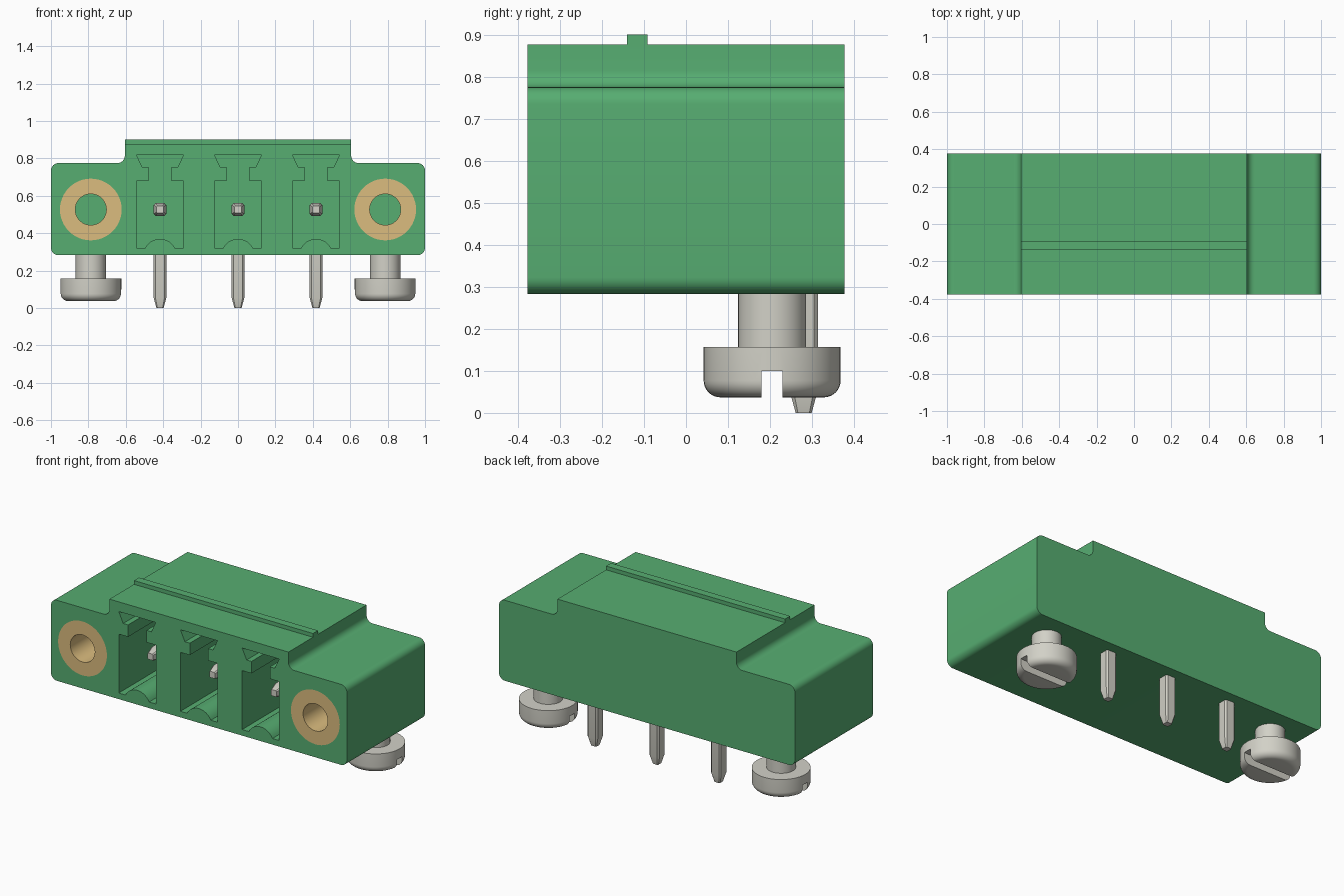
import bpy, bmesh
from math import radians, sin, cos, asin, pi
from mathutils import Matrix, Vector

old = bpy.data.objects.get("Cube")
if old:
    bpy.data.objects.remove(old, do_unlink=True)


def material(name, rgb):
    lin = [c / 12.92 if c < 0.04 else ((c + 0.055) / 1.055) ** 2.4 for c in rgb]
    m = bpy.data.materials.new(name)
    m.use_nodes = True
    m.diffuse_color = (*lin, 1)
    m.node_tree.nodes["Principled BSDF"].inputs["Base Color"].default_value = (*lin, 1)
    return m


GREEN = material("green plastic", (0.34, 0.68, 0.445))
BRASS = material("brass", (0.859, 0.738, 0.496))
METAL = material("grey metal", (0.824, 0.82, 0.781))


def finish(mesh):
    for p in mesh.polygons:
        p.use_smooth = True
    mesh.set_sharp_from_angle(angle=radians(30))


def make(name, bm, mat, matrix=Matrix()):
    bmesh.ops.transform(bm, matrix=matrix, verts=bm.verts)
    bmesh.ops.recalc_face_normals(bm, faces=bm.faces)
    mesh = bpy.data.meshes.new(name)
    bm.to_mesh(mesh)
    bm.free()
    mesh.materials.append(mat)
    finish(mesh)
    ob = bpy.data.objects.new(name, mesh)
    bpy.context.scene.collection.objects.link(ob)
    return ob


def prism(name, pts, y0, y1, mat, x=0):
    bm = bmesh.new()
    face = bm.faces.new([bm.verts.new((px + x, y0, pz)) for px, pz in pts])
    ext = bmesh.ops.extrude_face_region(bm, geom=[face])["geom"]
    verts = [v for v in ext if isinstance(v, bmesh.types.BMVert)]
    bmesh.ops.translate(bm, verts=verts, vec=(0, y1 - y0, 0))
    return make(name, bm, mat)


def box(name, x0, x1, y0, y1, z0, z1, mat):
    return prism(name, [(x0, z0), (x1, z0), (x1, z1), (x0, z1)], y0, y1, mat)


def lathe(name, pts, mat, matrix, closed=False):
    bm = bmesh.new()
    vs = [bm.verts.new((r, 0, z)) for r, z in pts]
    es = [bm.edges.new(p) for p in zip(vs, vs[1:])]
    if closed:
        es.append(bm.edges.new((vs[-1], vs[0])))
    bmesh.ops.spin(bm, geom=vs + es, cent=(0, 0, 0), axis=(0, 0, 1),
                   angle=2 * pi, steps=48, use_duplicate=False)
    bmesh.ops.remove_doubles(bm, verts=bm.verts, dist=1e-5)
    return make(name, bm, mat, matrix)


def cut(target, cutters):
    for c in cutters:
        mod = target.modifiers.new("cut", "BOOLEAN")
        mod.operation, mod.solver, mod.object = "DIFFERENCE", "EXACT", c
    deps = bpy.context.evaluated_depsgraph_get()
    mesh = bpy.data.meshes.new_from_object(target.evaluated_get(deps))
    target.modifiers.clear()
    target.data = mesh
    finish(mesh)
    for c in cutters:
        bpy.data.objects.remove(c, do_unlink=True)


def arc(cx, cz, r, a0, a1, n=8):
    angles = [radians(a0 + (a1 - a0) * i / n) for i in range(n + 1)]
    return [(cx + r * cos(a), cz + r * sin(a)) for a in angles]


def mirrored(half):
    return half + [(-x, z) for x, z in reversed(half)]


def pin(name, length, half, matrix):
    # chamfered square bar with a tapered tip at its origin
    bm = bmesh.new()
    rings = []
    for z, h in ((0, 0.019), (0.055, half), (length, half)):
        c = h * 0.72
        ring = [(h, -c), (h, c), (c, h), (-c, h), (-h, c), (-h, -c), (-c, -h), (c, -h)]
        rings.append([bm.verts.new((x, y, z)) for x, y in ring])
    for a, b in zip(rings, rings[1:]):
        for i in range(8):
            j = (i + 1) % 8
            bm.faces.new((a[i], a[j], b[j], b[i]))
    bm.faces.new(rings[0])
    bm.faces.new(rings[-1])
    return make(name, bm, METAL, matrix)


FRONT, BACK = -0.377, 0.377
SOCKET_Z, PIN_Y, SCREW_Y, FLANGE_X = 0.527, 0.28, 0.205, 0.787
CAVITY_BACK, SLEEVE = 0.19, 0.5
POLES = (-0.417, 0, 0.417)
TO_BACK = Matrix.Rotation(radians(-90), 4, "X")

# housing: rounded flange with a raised middle
half = arc(0.96, 0.323, 0.04, -90, 0) + arc(0.96, 0.735, 0.04, 0, 90)
half += arc(0.645, 0.815, 0.04, 270, 180) + [(0.605, 0.877)]
housing = prism("housing", mirrored(half), FRONT, BACK, GREEN)

# keyed contact cavities and round sleeve holes
R = 0.089
a = 90 - asin(0.08 / R) * 180 / pi
half = arc(0, 0.37 - R, R, 89.9, a) + [(0.125, 0.32), (0.125, 0.68), (0.062, 0.68),
       (0.062, 0.753), (0.095, 0.753), (0.125, 0.818)]
cutters = [prism("cavity_cutter", mirrored(half), FRONT - 0.1, CAVITY_BACK, GREEN, x)
           for x in POLES]
for s in (-1, 1):
    place = Matrix.Translation((s * FLANGE_X, FRONT, SOCKET_Z)) @ TO_BACK
    cutters.append(lathe("hole_cutter", [(0, -0.1), (0.165, -0.1), (0.165, SLEEVE),
                                         (0, SLEEVE)], GREEN, place))
cut(housing, cutters)

# latch ridge on top
box("latch_ridge", -0.605, 0.605, -0.14, -0.092, 0.877, 0.9, GREEN)

# contacts: horizontal mating pin and vertical solder pin
for i, x in enumerate(POLES):
    pin(f"mating_pin_{i + 1}", 0.5, 0.034,
        Matrix.Translation((x, -0.25, SOCKET_Z)) @ TO_BACK)
    pin(f"solder_pin_{i + 1}", 0.5, 0.034, Matrix.Translation((x, PIN_Y, 0)))

# threaded sleeves and mounting screws on both flanges
for side, s in (("right", -1), ("left", 1)):
    place = Matrix.Translation((s * FLANGE_X, FRONT, SOCKET_Z)) @ TO_BACK
    lathe(f"{side}_sleeve", [(0.083, 0), (0.165, 0), (0.165, SLEEVE), (0.083, SLEEVE)],
          BRASS, place, closed=True)
    x = s * FLANGE_X
    profile = [(0, 0.037)] + arc(0.123, 0.077, 0.04, -90, 0)
    profile += [(0.163, 0.157), (0.081, 0.157), (0.081, 0.3), (0, 0.3)]
    screw = lathe(f"{side}_screw", profile, METAL, Matrix.Translation((x, SCREW_Y, 0)))
    cut(screw, [box("slot_cutter", x - 0.2, x + 0.2, SCREW_Y - 0.025, SCREW_Y + 0.025,
                    0, 0.1, METAL)])
